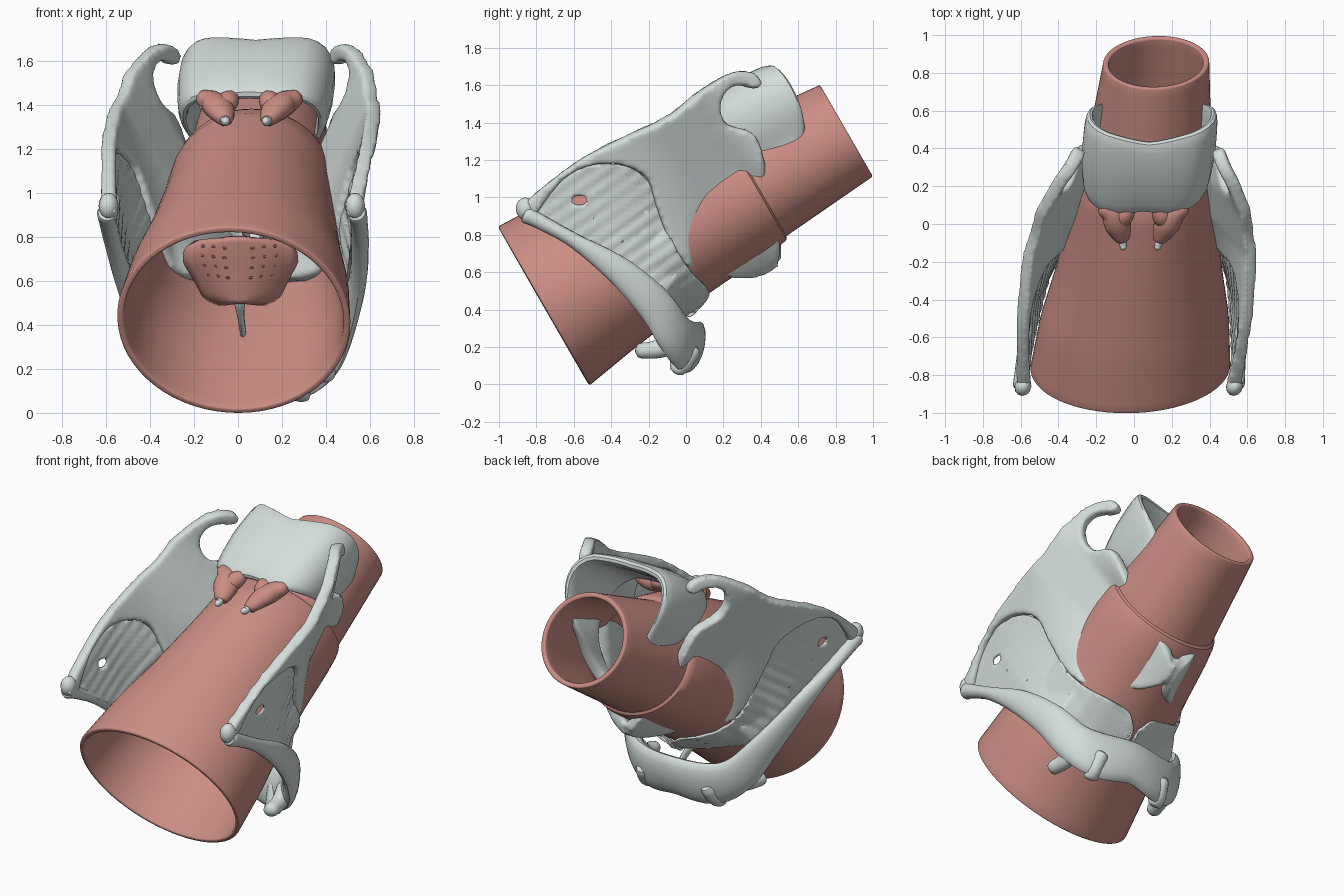
import bpy, bmesh, math
from mathutils import Vector

if "Cube" in bpy.data.objects:
    bpy.data.objects.remove(bpy.data.objects["Cube"])


def material(name, rgb):
    m = bpy.data.materials.new(name)
    m.diffuse_color = (*rgb, 1)
    m.use_nodes = True
    m.node_tree.nodes["Principled BSDF"].inputs["Base Color"].default_value = m.diffuse_color
    return m


PINK = material("mucosa_pink", (0.60, 0.27, 0.23))
DARK = material("pit_dark", (0.25, 0.09, 0.08))
BEIGE = material("ligament_beige", (0.78, 0.70, 0.58))
GREY = material("cartilage_grey", (0.66, 0.73, 0.71))


def interp(table, t):
    # linear lookup in rows (key, v1, v2, ...)
    for a, b in zip(table, table[1:]):
        if t <= b[0]:
            f = max(0, (t - a[0]) / (b[0] - a[0]))
            return [p + (q - p) * f for p, q in zip(a[1:], b[1:])]
    return list(table[-1][1:])


def to_yz(s, h):
    # tube axis coordinates (along, across) to world y, z
    return -0.76 + 0.866 * s - 0.5 * h, 0.42 + 0.5 * s + 0.866 * h


def to_sh(y, z):
    return 0.866 * (y + 0.76) + 0.5 * (z - 0.42), -0.5 * (y + 0.76) + 0.866 * (z - 0.42)


def spline(pts, closed, n=5):
    out, c = [], len(pts)
    for i in range(c if closed else c - 1):
        k = [(i + j) % c if closed else min(max(i + j, 0), c - 1) for j in (-1, 0, 1, 2)]
        p0, p1, p2, p3 = [Vector(pts[j]) for j in k]
        for q in range(n):
            t = q / n
            out.append(0.5 * (2 * p1 + (p2 - p0) * t + (2 * p0 - 5 * p1 + 4 * p2 - p3) * t * t
                              + (3 * p1 - p0 - 3 * p2 + p3) * t ** 3))
    if not closed:
        out.append(Vector(pts[-1]))
    return out


def finish(name, bm, mat):
    # the whole organ leans slightly to +x towards the back
    for v in bm.verts:
        v.co.x += 0.045 + 0.085 * v.co.y
    bmesh.ops.recalc_face_normals(bm, faces=bm.faces)
    me = bpy.data.meshes.new(name)
    bm.to_mesh(me)
    bm.free()
    me.materials.append(mat)
    ob = bpy.data.objects.new(name, me)
    bpy.context.collection.objects.link(ob)
    return ob


def loft(bm, rings, cyclic=False, caps=False):
    vs = [[bm.verts.new(p) for p in r] for r in rings]
    pairs = list(zip(vs, vs[1:])) + ([(vs[-1], vs[0])] if cyclic else [])
    for a, b in pairs:
        for i in range(len(a)):
            j = (i + 1) % len(a)
            bm.faces.new((a[i], a[j], b[j], b[i]))
    if caps:
        bm.faces.new(vs[0])
        bm.faces.new(vs[-1])


def sweep(bm, pts, up=(0, 0.2, 1), sides=16):
    # rows: x, y, z, half thickness, half height; ends rounded
    P = spline(pts, False, 6)
    rings = []
    for i, p in enumerate(P):
        c = Vector(p[:3])
        t = (Vector(P[min(i + 1, len(P) - 1)][:3]) - Vector(P[max(i - 1, 0)][:3])).normalized()
        side = t.cross(Vector(up)).normalized()
        u = side.cross(t)
        k = {0: 0.3, 1: 0.85, len(P) - 1: 0.3, len(P) - 2: 0.85}.get(i, 1)
        rings.append([c + side * p[3] * k * math.cos(a) + u * p[4] * k * math.sin(a)
                      for a in [2 * math.pi * j / sides for j in range(sides)]])
    loft(bm, rings, caps=True)


def flip(pts, sx):
    return [(p[0] * sx, *p[1:]) for p in pts]


def ball(bm, c, r, scale=(1, 1, 1)):
    for v in bmesh.ops.create_uvsphere(bm, u_segments=12, v_segments=8, radius=r)["verts"]:
        v.co = Vector(c) + Vector(v.co[i] * scale[i] for i in range(3))


# pink airway tube: along, half width, up, down
TUBE = [(0, .53, .49, .49), (.3, .50, .48, .44), (.6, .44, .46, .40), (.9, .40, .44, .375), (1.15, .38, .42, .36),
        (1.27, .362, .375, .35), (1.3, .352, .36, .342), (1.31, .335, .34, .325), (1.87, .28, .285, .28)]
bm = bmesh.new()
rings = []
for s in sorted([i * 0.055 for i in range(35)] + [1.3, 1.31]):
    s = min(s, 1.87)
    rx, ru, rd = interp(TUBE, s)
    rings.append([(rx * math.cos(a), *to_yz(s, (ru if math.sin(a) > 0 else rd) * math.sin(a)))
                  for a in [2 * math.pi * j / 64 for j in range(64)]])
loft(bm, rings)
ob = finish("airway_tube", bm, PINK)
md = ob.modifiers.new("wall", "SOLIDIFY")
md.thickness, md.offset = 0.03, -1
md = ob.modifiers.new("rim", "BEVEL")
md.width, md.segments, md.angle_limit = 0.012, 3, 1.0

# shield cartilage surface: half width as a function of side position
TOP = [(0, .555), (.6, .58), (1.0, .58), (1.25, .525), (1.45, .45), (1.65, .34)]
CROSS = [(0, -.30, .46), (.5, -.30, .44), (.75, -.20, .355), (.9, .02, .378), (1.03, .10, .355),
         (1.28, .13, .315), (1.4, .06, .33), (1.6, .04, .33)]


def half_width(y, z, clear_tube):
    s, h = to_sh(y, z)
    hc, xc = interp(CROSS, s)
    if h > hc:
        x = xc + (interp(TOP, s)[0] - xc) * (h - hc) / (0.52 - hc)
    else:
        x = xc * max(0, (h + 0.42) / (hc + 0.42)) ** 0.7
    if clear_tube:
        rx, ru, rd = interp(TUBE, s)
        x = max(x, rx * math.sqrt(max(0, 1 - (h / (ru if h > 0 else rd)) ** 2)) + 0.015)
    return x


def sheet(name, outline, step, ripple=0, hole=None):
    bm = bmesh.new()
    bm.faces.new([bm.verts.new((0, *p)) for p in spline(outline, True)])
    bm.normal_update()
    bmesh.ops.triangulate(bm, faces=bm.faces)
    for axis in ((0, 1, 0), (0, 0, 1)):
        for i in range(int(2.8 / step)):
            bmesh.ops.bisect_plane(bm, geom=bm.verts[:] + bm.edges[:] + bm.faces[:], dist=1e-5,
                                   plane_co=Vector(axis) * (-1 + i * step), plane_no=axis)
    if hole:
        cy, cz, r = hole
        bmesh.ops.delete(bm, context="FACES", geom=[f for f in bm.faces if math.hypot(
            (f.calc_center_median().y - cy) / 1.6, f.calc_center_median().z - cz) < r])
        # round off the cut edge of the opening
        for v in bm.verts:
            d = math.hypot((v.co.y - cy) / 1.6, v.co.z - cz)
            if v.is_boundary and d < 2 * r:
                v.co.y, v.co.z = cy + (v.co.y - cy) * r / d, cz + (v.co.z - cz) * r / d
    for v in bm.verts:
        v.co.x = half_width(v.co.y, v.co.z, ripple) + ripple * math.sin(75 * (v.co.z - 0.7 * v.co.y))
    geo = bmesh.ops.duplicate(bm, geom=bm.verts[:] + bm.edges[:] + bm.faces[:])["geom"]
    for v in geo:
        if isinstance(v, bmesh.types.BMVert):
            v.co.x *= -1
    return finish(name, bm, GREY)


# shield cartilage plates with hooked lower horns and front keel
ob = sheet("shield_cartilage", [
    (-.90, .91), (-.83, 1.0), (-.6, 1.18), (-.4, 1.29), (-.1, 1.43), (.08, 1.57), (.25, 1.67), (.36, 1.66),
    (.40, 1.61), (.37, 1.58), (.28, 1.60), (.205, 1.565), (.18, 1.48), (.22, 1.39), (.36, 1.34), (.42, 1.19),
    (.43, 1.02), (.50, .76), (.46, .63), (.3, .58), (.15, .60), (.02, .62), (-.08, .74), (-.16, .95), (-.21, 1.1),
    (-.32, 1.17), (-.48, 1.18), (-.64, 1.11), (-.76, .97), (-.82, .88)], 0.05)
md = ob.modifiers.new("thick", "SOLIDIFY")
md.thickness, md.offset = 0.07, 0
md = ob.modifiers.new("fuse", "REMESH")
md.mode, md.voxel_size, md.use_smooth_shade = "VOXEL", 0.015, True
md = ob.modifiers.new("soften", "SMOOTH")
md.factor, md.iterations = 0.5, 8

# streaky membrane between shield cartilage and hyoid, with a small opening
ob = sheet("hyoid_membrane", [
    (-.82, .9), (-.74, 1.03), (-.6, 1.14), (-.45, 1.18), (-.3, 1.16), (-.2, 1.08), (-.14, .92), (-.05, .72),
    (.03, .6), (.12, .5), (.08, .42), (0, .36), (-.15, .46), (-.4, .65), (-.6, .76)], 0.022, 0.003, (-.57, .985, .026))
md = ob.modifiers.new("thin", "SOLIDIFY")
md.thickness, md.offset = 0.012, 0

# hyoid bone: U-shaped bar with small side horns
side = [(.565, -.87, .915, .05, .05), (.57, -.78, .87, .04, .04), (.56, -.6, .77, .04, .04),
        (.53, -.36, .61, .04, .075), (.46, -.17, .43, .045, .10), (.36, -.06, .27, .05, .12),
        (.22, .01, .2, .05, .14)]
bm = bmesh.new()
sweep(bm, side + [(0, .05, .21, .05, .13)] + flip(side[::-1], -1))
for sx in (1, -1):
    sweep(bm, flip([(.34, -.04, .25, .06, .08), (.36, -.15, .19, .045, .05), (.38, -.27, .18, .045, .04)], sx))
    sweep(bm, flip([(.22, .03, .22, .05, .07), (.24, -.03, .11, .05, .06), (.24, -.06, .06, .04, .03)], sx), (0, 1, 0))
    ball(bm, (.56 * sx, -.86, .94), .05, (.9, 1, 1.2))
finish("hyoid_bone", bm, GREY)

# ring cartilage: angle, near edge, far edge, radius
RING = [(-90, 1.16, 1.26, .29), (-45, 1.22, 1.36, .27), (0, 1.38, 1.56, .265), (20, 1.42, 1.67, .30),
        (32, 1.37, 1.71, .385), (42, 1.32, 1.74, .48), (58, 1.24, 1.73, .575), (75, 1.21, 1.69, .54),
        (90, 1.23, 1.66, .525)]
bm = bmesh.new()
rings = []
for i in range(72):
    deg = i * 5
    key = -90 + (deg if deg <= 180 else 360 - deg)
    a = math.radians(deg - 90)
    s0, s1, R = [sum(interp(RING, min(90, max(-90, key + d)))[k] for d in (-6, 0, 6)) / 3 for k in range(3)]
    ring = []
    for j in range(20):
        b = 2 * math.pi * j / 20
        c, d = [math.copysign(abs(f) ** 0.6, f) for f in (math.cos(b), math.sin(b))]
        # the plate tilts inward at the near edge
        r = R - 0.03 + 0.035 * d - 0.03 * max(0, -c) * max(0, math.sin(a))
        ring.append((r * math.cos(a), *to_yz((s0 + s1) / 2 + (s1 - s0) / 2 * c, r * math.sin(a))))
    rings.append(ring)
loft(bm, rings, cyclic=True)
finish("ring_cartilage", bm, GREY)

# pair of pyramid cartilages with grey tips
bm, tips = bmesh.new(), bmesh.new()
for sx in (1, -1):
    sweep(bm, flip([(.235, .09, 1.44, .03, .03), (.17, .06, 1.41, .06, .055), (.13, .0, 1.38, .07, .055),
                    (.105, -.06, 1.345, .05, .04), (.095, -.09, 1.325, .03, .03)], sx))
    sweep(bm, flip([(.065, .09, 1.44, .03, .03), (.10, .05, 1.41, .055, .05), (.13, -.01, 1.37, .04, .04)], sx))
    sweep(tips, flip([(.10, -.08, 1.335, .02, .02), (.092, -.115, 1.325, .02, .022), (.09, -.135, 1.335, .012, .012)], sx))
finish("pyramid_cartilages", bm, PINK)
finish("pyramid_tips", tips, GREY)

# epiglottis leaf, its pits and stem
LEAF = [(0, .10), (.1, .165), (.35, .20), (.7, .255), (.9, .25), (1, .20)]


def leaf(u, t):
    return (interp(LEAF, t)[0] * u - .01, -.30 - .10 * t + .10 * u * u, .50 + .30 * t - .03 * u * u * t)


bm = bmesh.new()
loft_rows = [[bm.verts.new(leaf(-1 + i / 8, j / 14)) for i in range(17)] for j in range(15)]
for a, b in zip(loft_rows, loft_rows[1:]):
    for i in range(16):
        bm.faces.new((a[i], a[i + 1], b[i + 1], b[i]))
ob = finish("epiglottis", bm, PINK)
md = ob.modifiers.new("thick", "SOLIDIFY")
md.thickness, md.offset = 0.03, 0
bm = bmesh.new()
for t in (.35, .5, .65, .8):
    for u in (-.65, -.45, -.25, .25, .45, .65):
        x, y, z = leaf(u, t + 0.15 * abs(u))
        ball(bm, (x, y - .014, z), .01, (1, .5, .7))
finish("epiglottis_pits", bm, DARK)
bm = bmesh.new()
sweep(bm, [(-.015, -.29, .52, .03, .02), (-.015, -.2, .44, .016, .03), (-.01, .02, .27, .012, .03)])
finish("epiglottis_stem", bm, GREY)

# vocal bands
bm = bmesh.new()
for sx in (1, -1):
    sweep(bm, [(x * sx, *to_yz(1.2, h), .02, .06) for x, h in ((.13, .34), (.09, .05), (.03, -.28))], (0, .866, .5))
finish("vocal_bands", bm, BEIGE)

# smooth shading with crisp edges
for ob in bpy.data.objects:
    ob.select_set(True)
    bpy.context.view_layer.objects.active = ob
bpy.ops.object.shade_smooth_by_angle(angle=math.radians(40))
